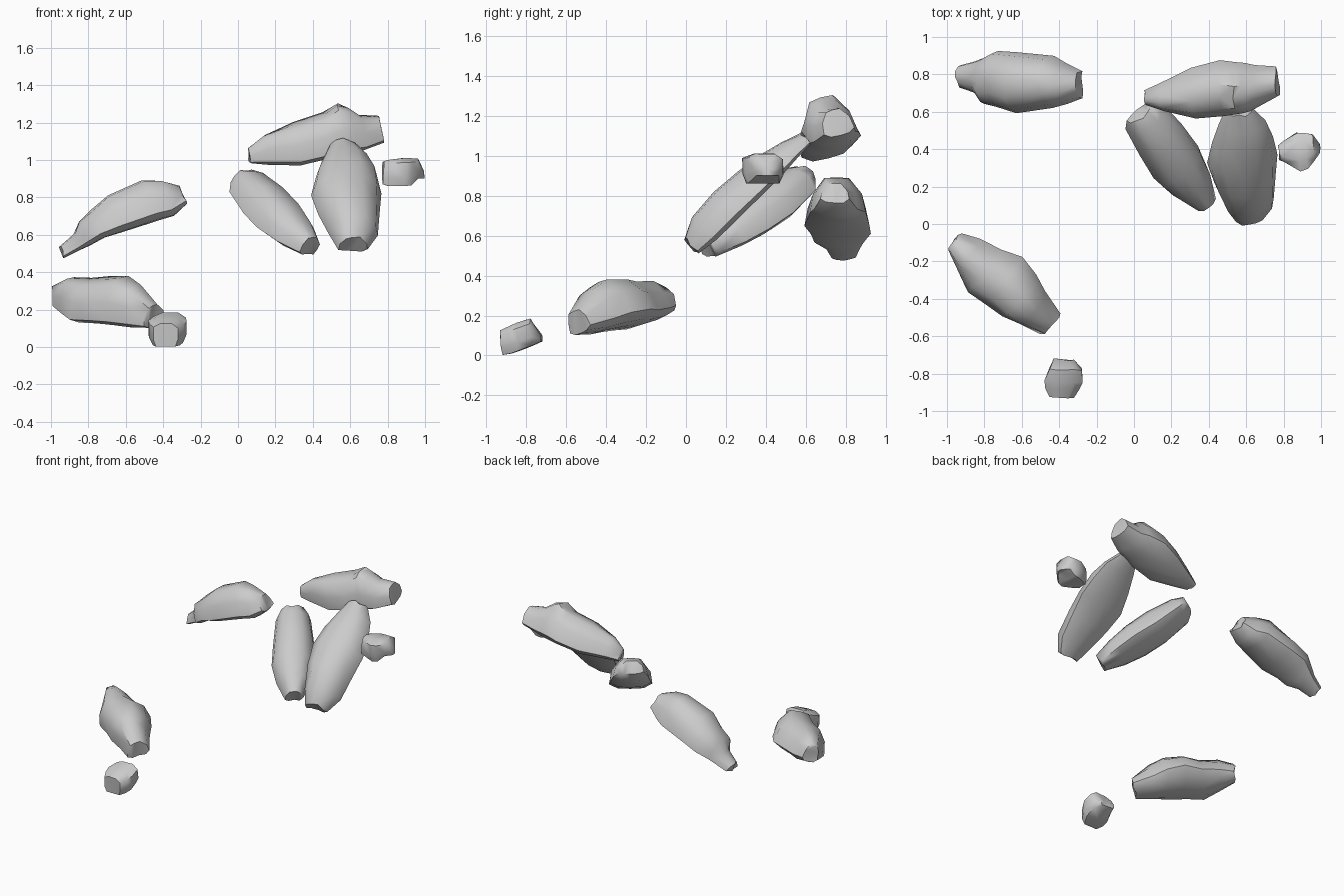
import bpy, bmesh, math, random
from mathutils import Vector

random.seed(4)
# Domed rock cross-section, widest low down: side (-1..1), height (0..1)
DOME = [(-1, .17), (-.6, .02), (0, 0), (.6, .02), (1, .17),
        (.88, .62), (.42, .98), (-.05, 1), (-.5, .96), (-.9, .6)]
# Squarer section for the small stones
BLOCK = [(-1, .3), (-.8, 0), (0, 0), (.8, 0), (1, .3),
         (1, .8), (.52, 1), (-.45, 1), (-1, .85)]


def rock(name, p0, p1, stations, up=(0, 0, 1), ring_shape=DOME, jitter=.01):
    """Loft uneven rings along p0-p1. Station: (distance, left, right, low, high)."""
    p0, p1 = Vector(p0), Vector(p1)
    t = (p1 - p0).normalized()
    s = Vector(up).cross(t).normalized()
    n = t.cross(s)
    bm = bmesh.new()
    rings = []
    for d, left, right, low, high in stations:
        ring = []
        mid, half = (left + right) / 2, (right - left) / 2
        for a, b in ring_shape:
            j = random.uniform(-jitter, jitter)
            k = 1 - random.uniform(0, .05)
            ring.append(bm.verts.new(p0 + t * (d + j) + s * (mid + a * half * k)
                                     + n * (low + b * (high - low))))
        rings.append(ring)
    m = len(ring_shape)
    for r0, r1 in zip(rings, rings[1:]):
        for i in range(m):
            bm.faces.new((r0[i], r0[(i + 1) % m], r1[(i + 1) % m], r1[i]))
    bm.faces.new(rings[0])
    bm.faces.new(rings[-1])
    bmesh.ops.triangulate(bm, faces=bm.faces[:])
    bmesh.ops.recalc_face_normals(bm, faces=bm.faces[:])
    me = bpy.data.meshes.new(name)
    bm.to_mesh(me)
    bm.free()
    ob = bpy.data.objects.new(name, me)
    bpy.context.collection.objects.link(ob)
    bpy.ops.object.select_all(action='DESELECT')
    ob.select_set(True)
    bpy.context.view_layer.objects.active = ob
    bpy.ops.object.shade_smooth_by_angle(angle=math.radians(50))


# Left side boulders
rock("back_left_rock", (-.94, .77, .51), (-.28, .77, .80), [
    (0, -.04, .08, -.035, .03), (.09, -.07, .10, -.03, .06),
    (.15, -.13, .12, -.03, .115), (.23, -.15, .16, -.022, .14),
    (.35, -.18, .15, -.035, .177), (.55, -.15, .13, -.055, .178),
    (.63, -.13, .09, -.065, .14), (.71, -.10, .05, -.035, .07)])
rock("front_left_rock", (-.97, -.10, .28), (-.43, -.55, .18), [
    (0, -.05, .06, -.07, .06), (.10, -.10, .10, -.09, .105),
    (.23, -.165, .13, -.095, .12), (.34, -.15, .18, -.09, .135),
    (.46, -.14, .155, -.085, .16), (.56, -.11, .11, -.085, .13),
    (.69, -.09, .07, -.07, .045)], up=(-.19, -.23, 1))

# Right side cluster: two leaning slabs with one lying on top
rock("leaning_left_rock", (.03, .59, .91), (.40, .10, .54), [
    (0, -.08, .09, -.045, .045), (.06, -.11, .13, -.085, .07),
    (.25, -.14, .15, -.11, .09), (.42, -.155, .15, -.10, .09),
    (.57, -.125, .12, -.085, .07), (.70, -.07, .06, -.06, .045)])
rock("leaning_right_rock", (.57, .58, 1.08), (.62, .02, .56), [
    (-.02, -.08, .07, -.045, .025), (.08, -.12, .13, -.05, .06),
    (.20, -.17, .17, -.06, .085), (.35, -.205, .18, -.065, .10),
    (.50, -.18, .165, -.07, .108), (.66, -.13, .14, -.075, .09),
    (.77, -.085, .08, -.065, .035)])
rock("upper_rock", (.06, .68, 1.03), (.77, .76, 1.15), [
    (0, -.05, .03, -.045, .035), (.09, -.09, .06, -.06, .09),
    (.26, -.155, .12, -.085, .13), (.42, -.155, .15, -.075, .15),
    (.51, -.145, .13, -.075, .19), (.56, -.14, .12, -.07, .165),
    (.62, -.12, .10, -.065, .11), (.72, -.08, .08, -.05, .085)],
    up=(0, -.25, 1))

# Small stones
rock("small_front_stone", (-.37, -.72, .09), (-.38, -.93, .07), [
    (.005, -.06, .05, -.02, .015), (.05, -.08, .095, -.035, .10),
    (.12, -.105, .105, -.055, .085), (.16, -.10, .09, -.065, .07),
    (.207, -.075, .06, -.068, .055)], ring_shape=BLOCK, jitter=.004)
rock("small_right_stone", (.77, .38, .93), (1, .40, .93), [
    (.005, -.04, .04, -.06, .06), (.03, -.055, .06, -.068, .07),
    (.11, -.11, .10, -.07, .08), (.15, -.10, .095, -.065, .08),
    (.19, -.06, .085, -.03, .078), (.225, -.02, .03, -.03, .01)],
    ring_shape=BLOCK, jitter=.004)
